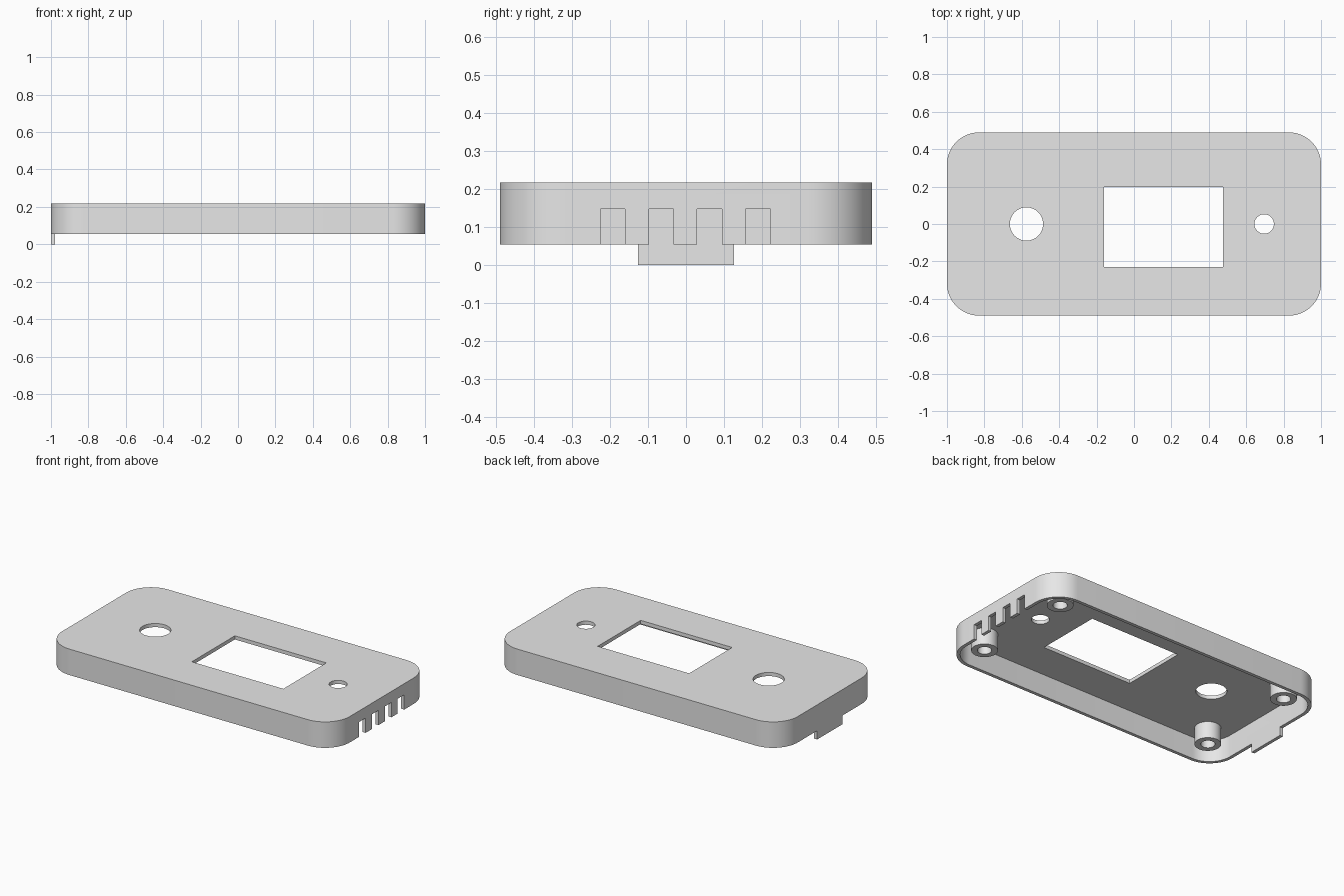
import bpy, bmesh, math

if "Cube" in bpy.data.objects:
    bpy.data.objects.remove(bpy.data.objects["Cube"])

TOP, RIM, CEILING = 0.218, 0.055, 0.195
HX, HY, WALL, RADIUS = 1.0, 0.49, 0.021, 0.172

grey = bpy.data.materials.new("light grey plastic")
grey.diffuse_color = (0.8, 0.8, 0.8, 1)
grey.use_nodes = True
grey.node_tree.nodes["Principled BSDF"].inputs["Base Color"].default_value = grey.diffuse_color


def rounded(hx, hy, r, steps=16):
    """Outline of a rounded rectangle, counter-clockwise."""
    pts = []
    for k, (sx, sy) in enumerate([(1, 1), (-1, 1), (-1, -1), (1, -1)]):
        for i in range(steps + 1):
            a = (k + i / steps) * math.pi / 2
            pts.append((sx * (hx - r) + r * math.cos(a), sy * (hy - r) + r * math.sin(a)))
    return pts


def circle(x, y, r, n=48):
    return [(x + r * math.cos(i * math.tau / n), y + r * math.sin(i * math.tau / n)) for i in range(n)]


def rect(x0, x1, y0, y1):
    return [(x0, y0), (x1, y0), (x1, y1), (x0, y1)]


def prism(name, outline, z0, z1):
    """Solid made by raising an outline from z0 to z1."""
    bm = bmesh.new()
    low = [bm.verts.new((x, y, z0)) for x, y in outline]
    high = [bm.verts.new((x, y, z1)) for x, y in outline]
    bm.faces.new(low[::-1])
    bm.faces.new(high)
    for i in range(len(low)):
        j = (i + 1) % len(low)
        bm.faces.new((low[i], low[j], high[j], high[i]))
    mesh = bpy.data.meshes.new(name)
    bm.to_mesh(mesh)
    bm.free()
    mesh.materials.append(grey)
    ob = bpy.data.objects.new(name, mesh)
    bpy.context.collection.objects.link(ob)
    return ob


def combine(target, tool, operation):
    """Apply a boolean and discard the tool."""
    mod = target.modifiers.new("bool", 'BOOLEAN')
    mod.operation, mod.solver, mod.object = operation, 'EXACT', tool
    bpy.context.view_layer.objects.active = target
    bpy.ops.object.modifier_apply(modifier=mod.name)
    bpy.data.objects.remove(tool)


def smooth(ob):
    bpy.ops.object.select_all(action='DESELECT')
    ob.select_set(True)
    bpy.context.view_layer.objects.active = ob
    bpy.ops.object.shade_smooth_by_angle(angle=math.radians(30))


# Shallow hollow cover, open below
cover = prism("cover", rounded(HX, HY, RADIUS), RIM, TOP)
combine(cover, prism("hollow", rounded(HX - WALL, HY - WALL, RADIUS - WALL), RIM - 0.1, CEILING), 'DIFFERENCE')

# Window and round openings in the top
for outline in (rect(-0.16, 0.476, -0.23, 0.197), circle(-0.575, 0, 0.089), circle(0.696, 0, 0.052)):
    combine(cover, prism("opening", outline, CEILING - 0.05, TOP + 0.1), 'DIFFERENCE')

# Four vent notches in the right wall
for i in range(4):
    y = -0.193 + i * 0.1275
    combine(cover, prism("notch", rect(0.93, 1.1, y - 0.0325, y + 0.0325), RIM - 0.1, 0.148), 'DIFFERENCE')

# Locking tab below the left wall
combine(cover, prism("tab", rect(-HX, -HX + WALL, -0.126, 0.126), 0, RIM + 0.05), 'UNION')
smooth(cover)

# Screw posts under the corners
for sx in (-1, 1):
    for sy in (-1, 1):
        x, y = sx * 0.83, sy * 0.335
        post = prism("screw_post", circle(x, y, 0.076), 0.09, CEILING)
        combine(post, prism("bore", circle(x, y, 0.041, 32), 0.0, CEILING + 0.1), 'DIFFERENCE')
        smooth(post)
